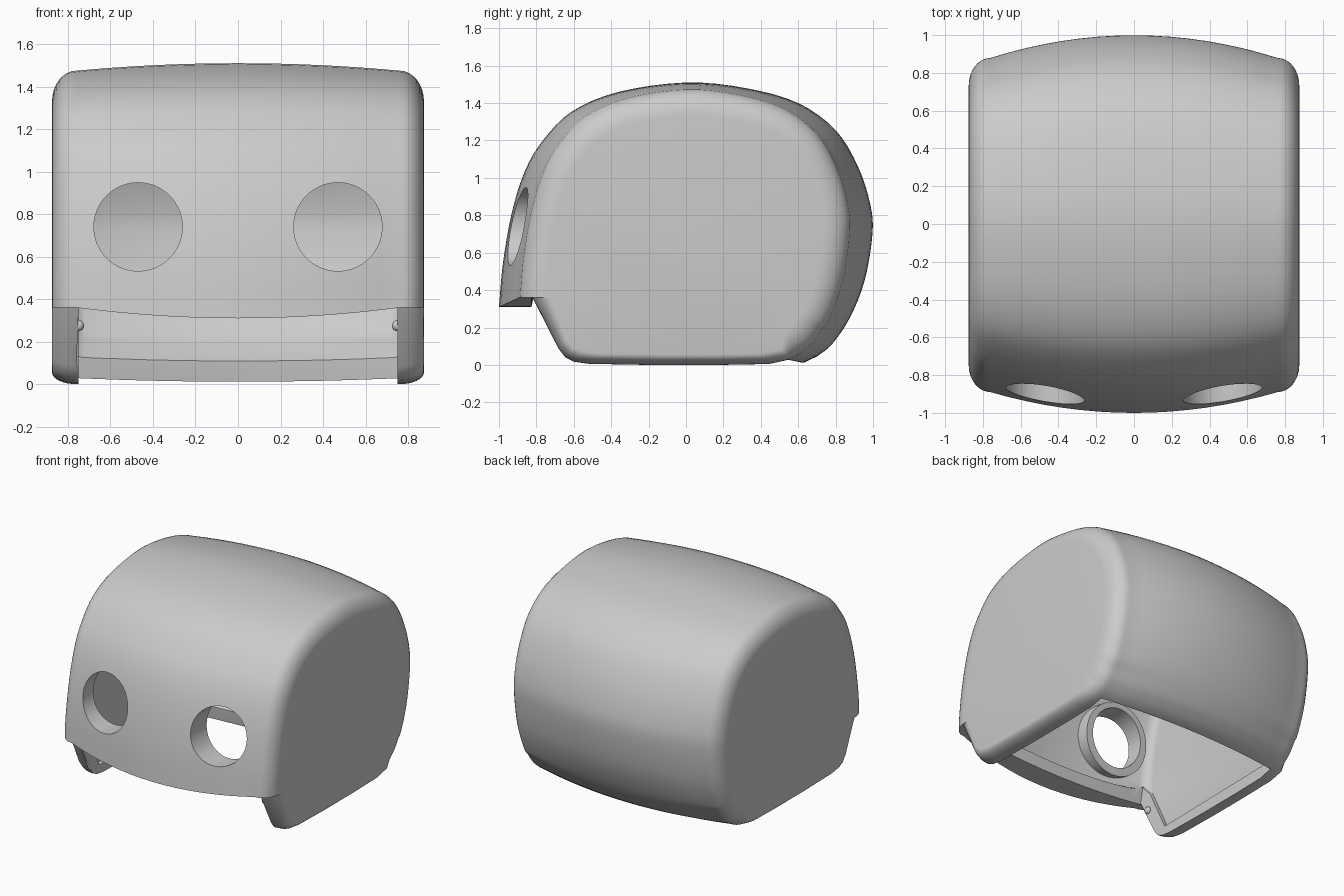
import bpy, bmesh, math
from mathutils import Vector, Matrix

if "Cube" in bpy.data.objects:
    bpy.data.objects.remove(bpy.data.objects["Cube"])

grey = bpy.data.materials.new("light_grey")
grey.diffuse_color = (0.6, 0.6, 0.6, 1)
grey.use_nodes = True
grey.node_tree.nodes["Principled BSDF"].inputs["Base Color"].default_value = grey.diffuse_color
SIDE = 0.76   # half width before the rounded ends
WALL = 0.1


def clamp(v):
    return max(0.0, min(1.0, v))


def spline(pts, n=4):
    """Smooth curve through the given (y, z) points."""
    p = [Vector(q) for q in pts]
    p = [2 * p[0] - p[1]] + p + [2 * p[-1] - p[-2]]
    out = []
    for i in range(1, len(p) - 2):
        a, b, c, d = p[i - 1:i + 3]
        for k in range(n):
            t = k / n
            out.append(0.5 * (2 * b + (c - a) * t + (2 * a - 5 * b + 4 * c - d) * t * t
                              + (3 * b - a - 3 * c + d) * t ** 3))
    return out + [p[-2]]


def offset(curve, d):
    """Curve moved inward by d, leaving out its low ends."""
    out = []
    for a, p, b in zip(curve, curve[1:], curve[2:]):
        t = (b - a).normalized()
        if p.y > (0.37 if p.x < 0 else 0.13):
            out.append(p + Vector((t.y, -t.x)) * d)
    return out


def section(upper, lower, x, inset, low_inset):
    """Closed side profile at x: narrower towards the sides and shrunk by the inset."""
    t = (min(abs(x), SIDE) / SIDE) ** 2
    ring = []
    for i, p in enumerate(upper + lower):
        y, z = p
        is_upper = i < len(upper)
        if y > 0.55 and -0.02 < z < 0.2:
            z += 0.018 * t
        if y > 0:
            y *= 1 - 0.12 * t
        elif is_upper:
            y *= 1 - 0.11 * t
        if is_upper:
            if y < 0:
                z += 0.05 * t * clamp((0.9 - z) / 0.55)
            z -= 0.035 * t * clamp((z - 0.9) / 0.6)
            d = Vector((0 - y, 0.75 - z))
            if i == 0:
                d.y = 0
            d.normalize()
            y, z = y + d.x * inset, z + d.y * inset
        elif z > 0.2:
            z += 0.05 * t
            y += low_inset * 1.8
        elif z > -0.02:
            y -= math.copysign(low_inset * 0.8, y)
            z += low_inset
        ring.append((x, y, z))
    return ring


def finish(name, bm):
    bmesh.ops.recalc_face_normals(bm, faces=bm.faces[:])
    me = bpy.data.meshes.new(name)
    bm.to_mesh(me)
    bm.free()
    me.materials.append(grey)
    ob = bpy.data.objects.new(name, me)
    bpy.context.collection.objects.link(ob)
    return ob


def loft(name, rings):
    bm = bmesh.new()
    rows = [[bm.verts.new(v) for v in r] for r in rings]
    n = len(rows[0])
    for a, b in zip(rows, rows[1:]):
        for i in range(n):
            j = (i + 1) % n
            bm.faces.new((a[i], a[j], b[j], b[i]))
    bm.faces.new(rows[0])
    bm.faces.new(rows[-1])
    return finish(name, bm)


def cylinder(name, radius, y0, y1, cx, cz, tilt=0.0):
    """Cylinder along y between y0 and y1, tilted about its y1 end."""
    bm = bmesh.new()
    m = (Matrix.Translation((cx, y1, cz)) @ Matrix.Rotation(tilt, 4, 'X')
         @ Matrix.Translation((0, (y0 - y1) / 2, 0)) @ Matrix.Rotation(math.pi / 2, 4, 'X'))
    bmesh.ops.create_cone(bm, cap_ends=True, segments=64, radius1=radius,
                          radius2=radius, depth=abs(y1 - y0), matrix=m)
    return finish(name, bm)


def subtract(ob, cutter):
    mod = ob.modifiers.new("cut", 'BOOLEAN')
    mod.operation = 'DIFFERENCE'
    mod.solver = 'EXACT'
    mod.object = cutter
    bpy.context.view_layer.objects.active = ob
    bpy.ops.object.modifier_apply(modifier=mod.name)
    bpy.data.objects.remove(cutter)


def stations(flat, depth, steps):
    """(x, amount) pairs across the width, with rounded ends."""
    mid = [(flat * k / 8, 0.0) for k in range(-8, 9)]
    end = [(flat + depth * math.sin(a), 1 - math.cos(a))
           for a in (math.pi / 2 * k / steps for k in range(1, steps + 1))]
    return [(-x, s) for x, s in reversed(end)] + mid + end


def points(*pts):
    return [Vector(p) for p in pts]


# Outer body with the notch under the front edge and the two cheeks
outer = spline([(-1, .31), (-.978, .55), (-.93, .82), (-.86, 1.04), (-.765, 1.2), (-.61, 1.355),
                (-.36, 1.46), (0, 1.51), (.32, 1.48), (.6, 1.4), (.8, 1.255), (.92, 1.06),
                (.985, .86), (.997, .7), (.955, .45), (.875, .25), (.78, .11), (.7, .045)])
outer_low = points((.63, .012), (.5, .005), (.2, 0), (-.2, 0), (-.52, .006),
                   (-.6, .017), (-.645, .04), (-.68, .085), (-.82, .31))
shell = loft("helmet_shell", [section(outer, outer_low, x, 0.145 * s, 0.055 * s)
                              for x, s in stations(SIDE, 0.875 - SIDE, 8)])

# Hollow inside, leaving a lip around the bottom; raised rims stay behind the eye holes
inner_low = points((.56, .075), (-.57, .075), (-.73, .36))
cavity = loft("cavity", [section(offset(outer, WALL), inner_low, x, 0.06 * s, 0)
                         for x, s in stations(0.72, 0.06, 5)])
for side in (-1, 1):
    subtract(cavity, cylinder("eye_rim", 0.26, -1.3, -0.745, side * 0.47, 0.73, -0.18))
subtract(shell, cavity)

# Opening through the bottom and below the front edge
opening_low = points((-.8, .43), (-.828, .302), (-1.1, .295), (-1.1, -.2), (.63, -.2),
                     (.63, -.03), (.605, .105), (.58, .43))
subtract(shell, loft("opening", [section([], opening_low, x, 0, 0)
                                 for x, s in stations(0.75, 0, 0)]))

# Eye holes
for side in (-1, 1):
    subtract(shell, cylinder("eye_hole", 0.208, -1.3, -0.45, side * 0.47, 0.74))

# Small pegs inside the cheeks
parts = [shell]
for side, name in ((-1, "left_peg"), (1, "right_peg")):
    bm = bmesh.new()
    bmesh.ops.create_uvsphere(bm, u_segments=20, v_segments=12, radius=0.026,
                              matrix=Matrix.Translation((side * 0.75, -0.745, 0.275)))
    parts.append(finish(name, bm))

for ob in parts:
    bpy.ops.object.select_all(action='DESELECT')
    ob.select_set(True)
    bpy.context.view_layer.objects.active = ob
    bpy.ops.object.shade_smooth_by_angle(angle=math.radians(32))
